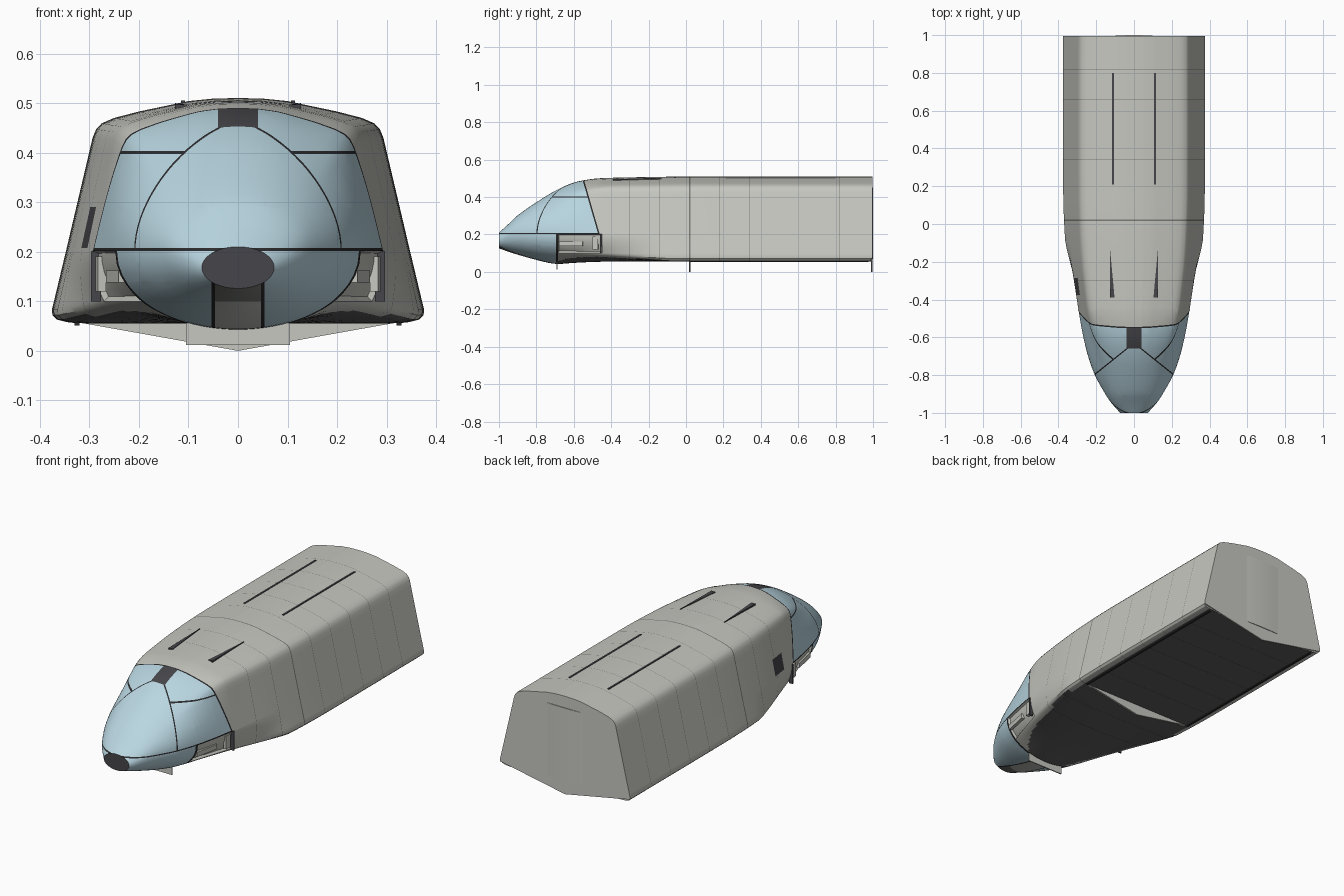
import bpy, bmesh, math
from mathutils import Vector

if "Cube" in bpy.data.objects:
    bpy.data.objects.remove(bpy.data.objects["Cube"], do_unlink=True)


def material(name, rgb):
    m = bpy.data.materials.new(name)
    m.use_nodes = True
    m.diffuse_color = (*rgb, 1)
    m.node_tree.nodes["Principled BSDF"].inputs["Base Color"].default_value = (*rgb, 1)
    return m


GREY, BLUE, DARK, SEAM, LINE, BELLY = range(6)
MATS = [material("hull_grey", (.57, .57, .53)), material("pale_blue", (.49, .68, .76)),
        material("dark_grey", (.062, .06, .068)), material("seam_black", (.025, .025, .027)),
        material("panel_line_grey", (.2, .2, .185)), material("belly_grey", (.11, .11, .11))]


def finish(name, bm, mat=None):
    bmesh.ops.recalc_face_normals(bm, faces=bm.faces)
    mesh = bpy.data.meshes.new(name)
    bm.to_mesh(mesh)
    bm.free()
    for m in (MATS if mat is None else [MATS[mat]]):
        mesh.materials.append(m)
    ob = bpy.data.objects.new(name, mesh)
    bpy.context.collection.objects.link(ob)
    return ob


def smooth(ob, angle=30):
    bpy.ops.object.select_all(action='DESELECT')
    ob.select_set(True)
    bpy.context.view_layer.objects.active = ob
    bpy.ops.object.shade_smooth_by_angle(angle=math.radians(angle))


def prism(name, outline, offset, mat):
    """Extrude a closed outline of 3D points by an offset."""
    bm = bmesh.new()
    face = bm.faces.new([bm.verts.new(p) for p in outline])
    moved = bmesh.ops.extrude_face_region(bm, geom=[face])["geom"]
    bmesh.ops.translate(bm, vec=offset, verts=[v for v in moved if isinstance(v, bmesh.types.BMVert)])
    return finish(name, bm, mat)


def box(name, center, size, mat, turn=0):
    bm = bmesh.new()
    bmesh.ops.create_cube(bm, size=1)
    bmesh.ops.scale(bm, vec=size, verts=bm.verts)
    ob = finish(name, bm, mat)
    ob.location = center
    ob.rotation_euler.z = turn
    return ob


# Full body half section, from roof centre to belly centre
SECTION = [(0, .51), (.05, .509), (.1, .504), (.2, .483), (.25, .47), (.275, .459), (.286, .447),
           (.293, .43), (.347, .2), (.375, .083), (.374, .072), (.365, .063), (.34, .057),
           (.3, .055), (0, .055)]
half = []
for a, b in zip(SECTION, SECTION[1:]):
    a, b = Vector(a), Vector(b)
    n = max(1, math.ceil((b - a).length / .03))
    half += [a.lerp(b, i / n) for i in range(n)]
half.append(Vector(SECTION[-1]))

# Length stations: y, half width, roof height, belly height, waist height
KEYS = [(-1, .073, .21, .126, .168), (-.95, .118, .255, .108, .19), (-.9, .152, .302, .092, .2),
        (-.8, .207, .372, .064, .2), (-.7, .243, .433, .043, .2), (-.6, .268, .477, .048, .2),
        (-.5, .287, .497, .053, .2), (-.4, .302, .503, .055, .2), (-.2, .328, .507, .055, .2),
        (0, .342, .51, .055, .2), (.2, .347, .51, .055, .2), (.99, .347, .51, .055, .2)]


def station(y):
    """Smooth interpolation of the length stations."""
    i = next((k for k in range(len(KEYS) - 2) if y < KEYS[k + 1][0]), len(KEYS) - 2)

    def slope(k, c):
        lo, hi = KEYS[max(k - 1, 0)], KEYS[min(k + 1, len(KEYS) - 1)]
        return (hi[c] - lo[c]) / (hi[0] - lo[0])
    p, q = KEYS[i], KEYS[i + 1]
    h = q[0] - p[0]
    t = (y - p[0]) / h
    return [p[c] * (1 + 2 * t) * (1 - t) ** 2 + q[c] * t * t * (3 - 2 * t)
            + h * t * (1 - t) * (slope(i, c) * (1 - t) - slope(i + 1, c) * t) for c in range(1, 5)]


def clamp(t):
    return min(1, max(0, t))


def ring(y):
    """Section at y, going from an ellipse at the nose to the body shape."""
    width, top, belly, waist = station(y)
    up = clamp((y + .78) / .36)
    low = clamp((y + .7) / .6)
    pts = []
    for x, z in half:
        u, v = x / .347, (z - .2) / (.31 if z > .2 else .145)
        ang = math.atan2(v, u)
        b = up * up * (3 - 2 * up) if v > 0 else low
        u = u * b + math.cos(ang) * (1 - b)
        v = v * b + math.sin(ang) * (1 - b)
        pts.append((u * width, y, waist + v * (top - waist if v > 0 else waist - belly)))
    return pts + [(-x, yy, z) for x, yy, z in pts[-2:0:-1]]


# Hull loft
bm = bmesh.new()
STEPS = 56
rings = []
for i in range(STEPS + 1):
    y = -1 + 1.99 * (i / STEPS) ** 1.25
    rings.append([bm.verts.new(p) for p in ring(y)])
for r, s in zip(rings, rings[1:]):
    for j in range(len(r)):
        k = (j + 1) % len(r)
        bm.faces.new((r[j], r[k], s[k], s[j]))
bm.faces.new(rings[0])
bm.faces.new(rings[-1])
bmesh.ops.recalc_face_normals(bm, faces=bm.faces)


def cut(co, no):
    bmesh.ops.bisect_plane(bm, geom=bm.verts[:] + bm.edges[:] + bm.faces[:], dist=1e-5,
                           plane_co=co, plane_no=no)


# Cut the panel seams into the hull; the joint by the middle frame is wider
PANELS = {-.3: .001, -.14: .001, .02: .003, .18: .001, .34: .001, .5: .001, .66: .001, .82: .001}
for p, w in PANELS.items():
    cut((0, p - w, 0), (0, 1, 0))
    cut((0, p + w, 0), (0, 1, 0))
for y in (-.696, -.684, -.66, -.55, -.45, -.375, -.285):
    cut((0, y, 0), (0, 1, 0))
for z in (.1, .14, .202, .208, .29, .397, .403):
    cut((0, 0, z), (0, 0, 1))
for x in (.04, .046, .053):
    for s in (-1, 1):
        cut((s * x, 0, 0), (1, 0, 0))
for d in (-.004, .004):
    cut((0, -.465 + d, .2), (0, 1, .288))
    for s in (-1, 1):
        cut((0, -.63 + d, 0), (.8 * s, 1, 0))


def paint(c, n):
    x, y, z = abs(c.x), c.y, c.z
    slant = y + .465 + .288 * (z - .2)
    vee = y + .63 + .8 * x
    on_panel = any(abs(y - p) < w for p, w in PANELS.items())
    if y < -.999:
        return DARK
    if z > .202 and slant < .004:
        if x < .04 and -.66 < y < -.55 and z > .403:
            return DARK
        if z < .208 or slant > -.004 or (abs(vee) < .004 and x > .035):
            return SEAM
        return SEAM if abs(z - .4) < .003 and vee > 0 else BLUE
    if y < -.684 and z < .208:
        if z > .202 or y > -.696:
            return SEAM
        if n.z < -.15 and x < .053 and z < .14:
            return SEAM if x > .046 else GREY if z < .1 else LINE
        return BLUE
    if n.z < -.95 and z < .08 and x < .34:
        return SEAM if on_panel else BELLY
    if c.x < 0 and -.375 < y < -.285 and .208 < z < .29:
        return DARK
    return LINE if on_panel else GREY


bm.normal_update()
for f in bm.faces:
    f.material_index = paint(f.calc_center_median(), f.normal)

# Recessed bay behind the lower nose
bay = []
for f in bm.faces:
    c = f.calc_center_median()
    if -.684 < c.y < -.45 and .1 < c.z < .202:
        bay.append(f)
bmesh.ops.inset_region(bm, faces=bay, thickness=.003, depth=-.012, use_even_offset=True)
smooth(finish("hull", bm))

# Rear bulkhead, middle frame and front skirt plate
side = [(x, z) for x, z in SECTION if z > .07]
outline = side + [(0, 0)] + [(-x, z) for x, z in side[:0:-1]]
prism("rear_bulkhead", [(x, .988, z) for x, z in outline], (0, .008, 0), GREY)
prism("middle_frame", [(-.32, .015, .057), (.32, .015, .057), (0, .015, 0)], (0, .01, 0), GREY)
box("skirt_plate", (0, -.69, .034), (.21, .006, .044), GREY)

# Curved rear door
arc = [(-.1 + .2 * i / 12, 1 - .0035 * (i / 6 - 1) ** 2) for i in range(13)]
door = prism("rear_door", [(x, y, .07) for x, y in arc] + [(.1, .992, .07), (-.1, .992, .07)],
             (0, 0, .38), GREY)
smooth(door)

# Parts repeated on both sides
for s, word in ((1, "left"), (-1, "right")):
    box(word + "_roof_rail", (s * .111, .505, .498), (.009, .59, .014), DARK)
    prism(word + "_roof_wedge", [(s * .127, -.13, .479), (s * .127, -.39, .476), (s * .103, -.39, .476)],
          (0, 0, .021), DARK)
    box(word + "_bay_beam", (s * .246, -.615, .15), (.016, .13, .025), GREY, -s * .2)
    box(word + "_bay_bracket", (s * .277, -.485, .155), (.016, .03, .07), GREY, -s * .15)
    box(word + "_bay_fin", (s * .287, -.455, .15), (.02, .007, .1), DARK)
    box(word + "_belly_strip", (s * .325, .5, .054), (.01, .95, .005), SEAM)
